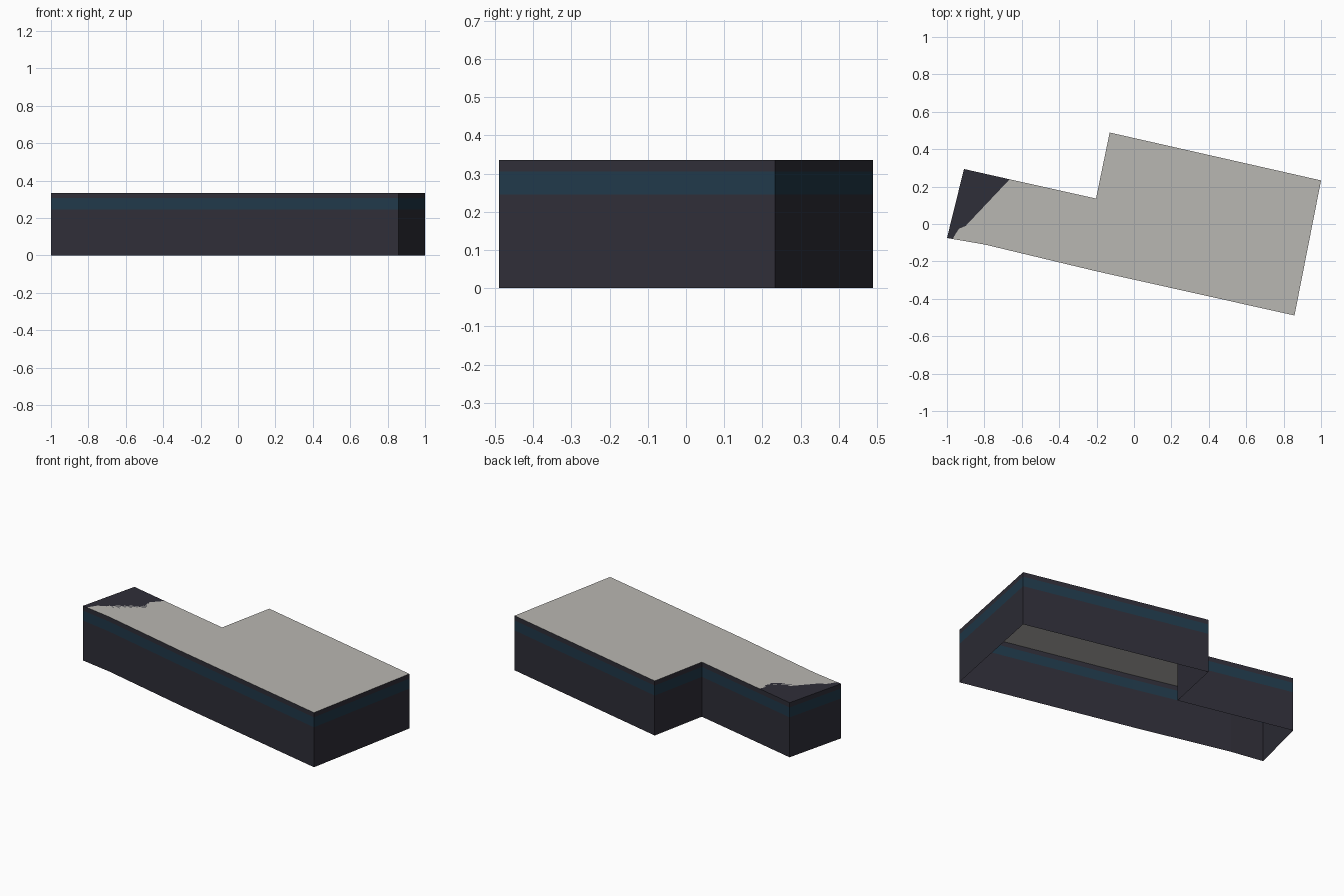
import bpy, bmesh

if "Cube" in bpy.data.objects:
    bpy.data.objects.remove(bpy.data.objects["Cube"])


def material(name, rgb):
    # sRGB 0-255 to linear
    lin = [((c / 255 + 0.055) / 1.055) ** 2.4 for c in rgb]
    m = bpy.data.materials.new(name)
    m.diffuse_color = (*lin, 1)
    m.use_nodes = True
    m.node_tree.nodes["Principled BSDF"].inputs["Base Color"].default_value = m.diffuse_color
    return m


DARK = material("dark wall", (47, 46, 56))
BLUE = material("blue window band", (32, 57, 74))
GREY = material("roof grey", (185, 183, 178))


def finish(name, bm, mats):
    mesh = bpy.data.meshes.new(name)
    bm.to_mesh(mesh)
    bm.free()
    for m in mats:
        mesh.materials.append(m)
    obj = bpy.data.objects.new(name, mesh)
    bpy.context.collection.objects.link(obj)
    return obj


HEIGHT = 0.335

# Footprint, counter-clockwise from the left front corner
west_front = (-1.0, -0.075)
west_back = (-0.909, 0.294)
patch_front = (-0.97, -0.08)
patch_back = (-0.665, 0.239)
rest = [(-0.797, -0.11), (-0.2, -0.253), (0.858, -0.489), (1.0, 0.233),
        (-0.13, 0.489), (-0.203, 0.136)]
outline = [west_front, patch_front] + rest + [patch_back, west_back]

# Walls: thin open shell in horizontal bands
bm = bmesh.new()
levels = [0, 0.245, 0.306, HEIGHT]
rings = [[bm.verts.new((x, y, z)) for x, y in outline] for z in levels]
n = len(outline)
for k in range(3):
    for i in range(n):
        j = (i + 1) % n
        f = bm.faces.new((rings[k][i], rings[k][j],
                          rings[k + 1][j], rings[k + 1][i]))
        f.material_index = 1 if k == 1 else 0
finish("walls", bm, [DARK, BLUE])

# Roof: grey sheet and dark patch meeting along a wavy line
wave = [(-0.955, -0.055), (-0.935, -0.025), (-0.9, -0.01), (-0.85, -0.015),
        (-0.82, -0.03), (-0.8, -0.06), (-0.775, -0.078), (-0.745, -0.078),
        (-0.725, -0.06), (-0.705, -0.015), (-0.702, 0.04), (-0.693, 0.1),
        (-0.668, 0.165)]
seam = [patch_front] + wave + [patch_back]


def sheet(name, pts, mat):
    bm = bmesh.new()
    bm.faces.new([bm.verts.new((x, y, HEIGHT)) for x, y in pts])
    bmesh.ops.triangulate(bm, faces=bm.faces[:])
    finish(name, bm, [mat])


sheet("roof", rest + seam[::-1], GREY)
sheet("roof_dark_patch", seam + [west_back, west_front], DARK)
